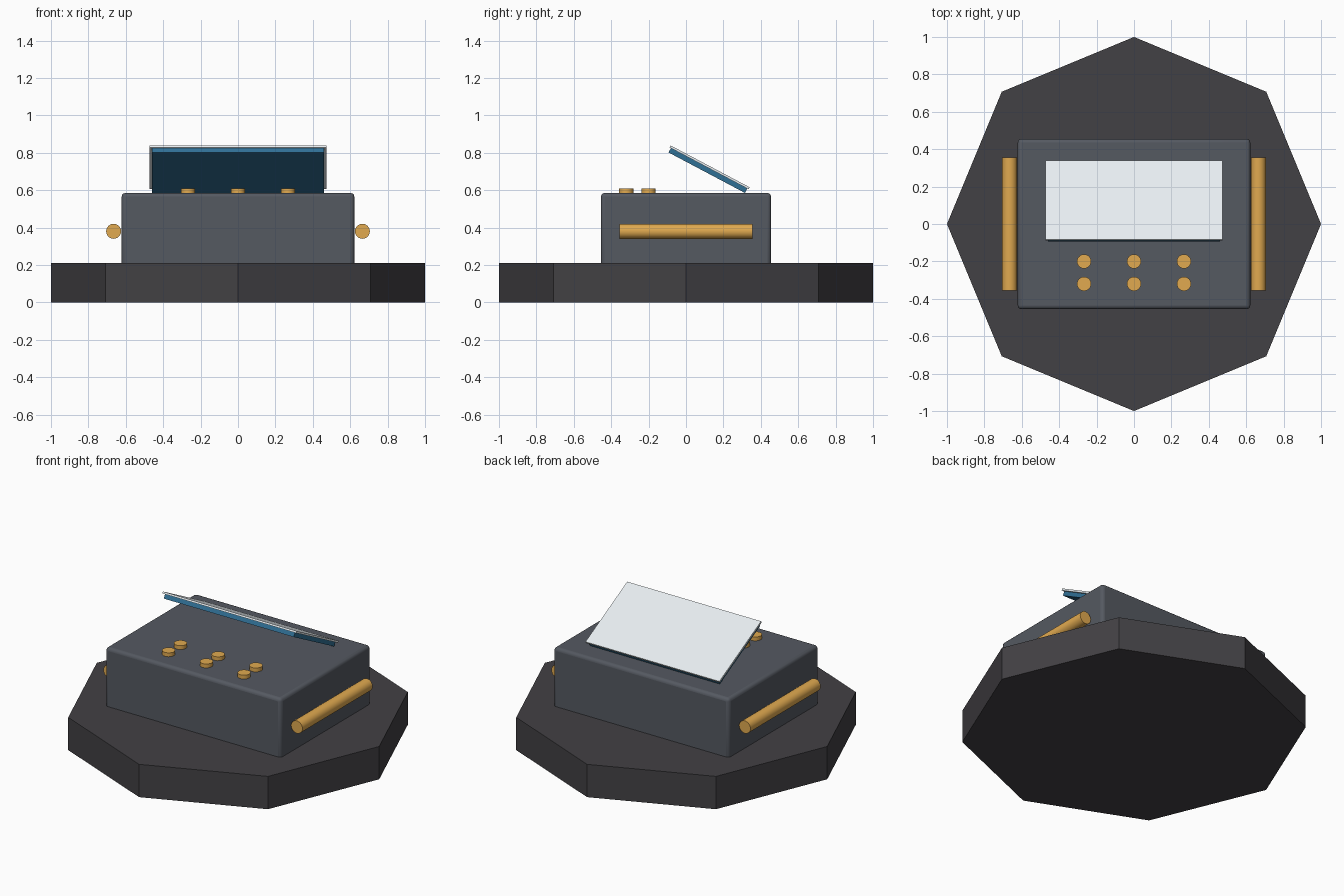
import bpy
from math import radians, sin, cos

if "Cube" in bpy.data.objects:
    bpy.data.objects.remove(bpy.data.objects["Cube"])


def paint(obj, name, rgb):
    mat = bpy.data.materials.get(name) or bpy.data.materials.new(name)
    mat.diffuse_color = (*rgb, 1)
    mat.use_nodes = True
    mat.node_tree.nodes["Principled BSDF"].inputs["Base Color"].default_value = mat.diffuse_color
    obj.data.materials.append(mat)


def box(name, loc, size, mat, rgb, tilt=0, bevel=0):
    bpy.ops.mesh.primitive_cube_add(size=1)
    o = bpy.context.object
    o.name = name
    o.scale = size
    bpy.ops.object.transform_apply(location=False, rotation=False, scale=True)
    o.location = loc
    o.rotation_euler.x = tilt
    if bevel:
        m = o.modifiers.new("bevel", 'BEVEL')
        m.width = bevel
        m.segments = 3
        bpy.ops.object.shade_smooth_by_angle(angle=radians(35))
    paint(o, mat, rgb)
    return o


def cylinder(name, loc, radius, depth, sides, mat, rgb, rot=(0, 0, 0), smooth=True):
    bpy.ops.mesh.primitive_cylinder_add(vertices=sides, radius=radius, depth=depth,
                                        location=loc, rotation=rot)
    o = bpy.context.object
    o.name = name
    if smooth:
        bpy.ops.object.shade_smooth_by_angle(angle=radians(35))
    paint(o, mat, rgb)
    return o


DARK, GREY = (0.055, 0.052, 0.058), (0.09, 0.1, 0.12)
BRASS, BLUE, WHITE = (0.75, 0.4, 0.08), (0.03, 0.16, 0.3), (0.8, 0.85, 0.88)

# Octagonal base
cylinder("base", (0, 0, 0.105), 1.0, 0.21, 8, "dark", DARK, smooth=False)

# Console body with softened edges
box("body", (0, 0, 0.3875), (1.244, 0.91, 0.395), "grey", GREY, bevel=0.02)

# Side handles
for side, s in (("left", -1), ("right", 1)):
    cylinder(side + "_handle", (s * 0.665, 0, 0.38), 0.04, 0.71, 24, "brass", BRASS,
             rot=(radians(90), 0, 0))

# Two rows of three buttons
for r, y in enumerate((-0.32, -0.2)):
    for c in range(3):
        cylinder(f"button_{r}_{c}", ((c - 1) * 0.267, y, 0.592), 0.038, 0.036, 24,
                 "brass", BRASS)

# Tilted display: pale sheet on a slightly smaller blue panel
tilt = radians(27.9)
y0, z0 = 0.126, 0.722
box("display_sheet", (0, y0, z0), (0.948, 0.478, 0.012), "white", WHITE, tilt=-tilt)
box("display_panel", (0, y0 - 0.019 * sin(tilt), z0 - 0.019 * cos(tilt)),
    (0.92, 0.462, 0.027), "blue", BLUE, tilt=-tilt)
